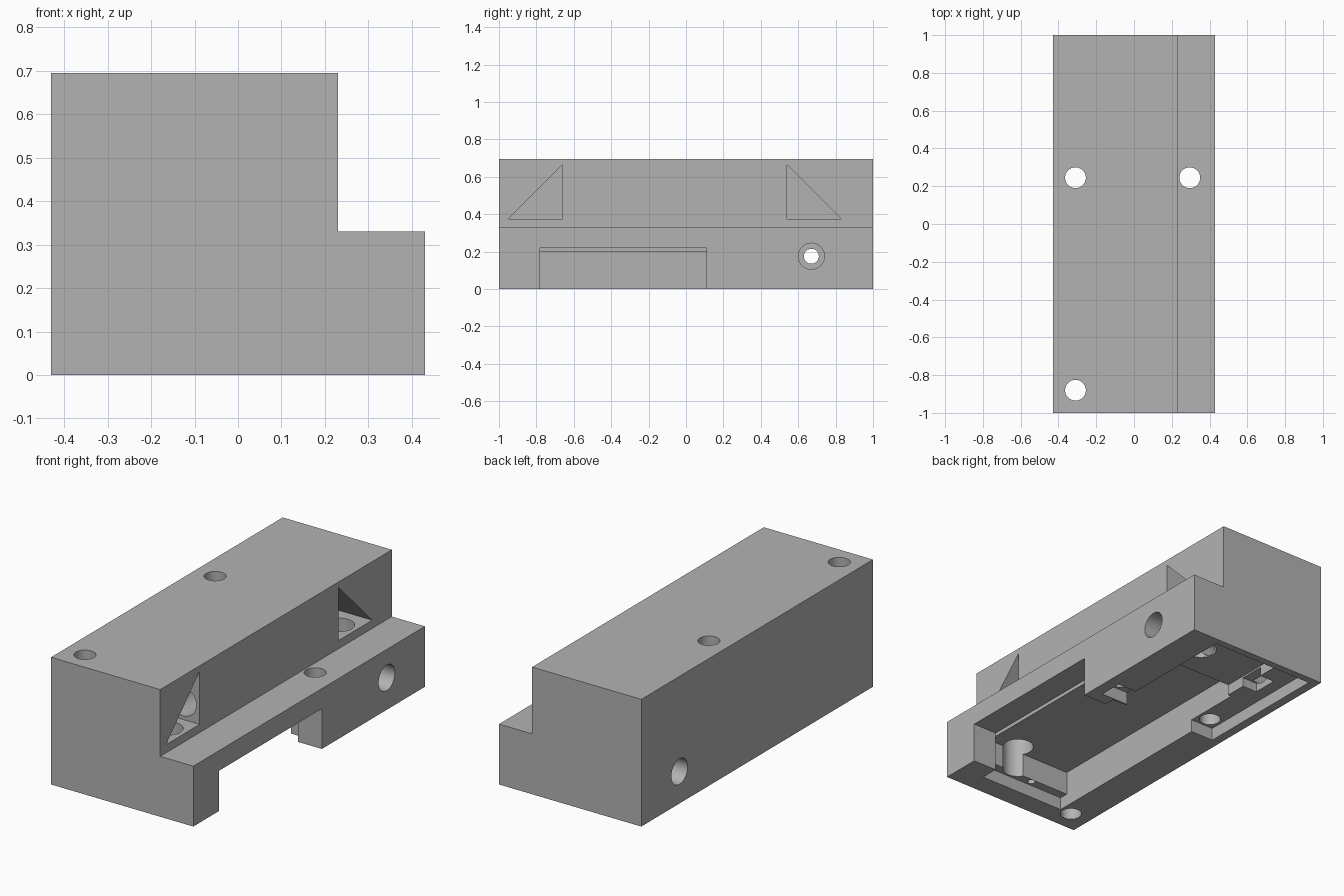
import bpy, bmesh, math
from mathutils import Vector

if "Cube" in bpy.data.objects:
    bpy.data.objects.remove(bpy.data.objects["Cube"])

grey = bpy.data.materials.new("plain grey")
grey.diffuse_color = (0.45, 0.45, 0.45, 1)
grey.use_nodes = True
grey.node_tree.nodes["Principled BSDF"].inputs["Base Color"].default_value = grey.diffuse_color


def prism(name, points, direction):
    """Extrude a flat polygon of 3D points along a direction."""
    bm = bmesh.new()
    face = bm.faces.new([bm.verts.new(p) for p in points])
    moved = bmesh.ops.extrude_face_region(bm, geom=[face])["geom"]
    bmesh.ops.translate(bm, vec=Vector(direction),
                        verts=[v for v in moved if isinstance(v, bmesh.types.BMVert)])
    bmesh.ops.recalc_face_normals(bm, faces=bm.faces)
    mesh = bpy.data.meshes.new(name)
    bm.to_mesh(mesh)
    bm.free()
    ob = bpy.data.objects.new(name, mesh)
    bpy.context.collection.objects.link(ob)
    mesh.materials.append(grey)
    return ob


# Stepped block
profile = [(-0.43, 0), (0.43, 0), (0.43, 0.33), (0.23, 0.33), (0.23, 0.695), (-0.43, 0.695)]
body = prism("housing", [(x, -1, z) for x, z in profile], (0, 2, 0))


def cut(cutter):
    mod = body.modifiers.new("cut", 'BOOLEAN')
    mod.operation = 'DIFFERENCE'
    mod.solver = 'EXACT'
    mod.object = cutter
    bpy.context.view_layer.objects.active = body
    bpy.ops.object.modifier_apply(modifier=mod.name)
    bpy.data.objects.remove(cutter)


def cut_box(x0, x1, y0, y1, z0, z1):
    cut(prism("box_cutter", [(x0, y0, z0), (x1, y0, z0), (x1, y1, z0), (x0, y1, z0)],
              (0, 0, z1 - z0)))


def cut_hole(axis, a, b, r, start, end):
    """Round hole along an axis; a and b are the other two coordinates in order."""
    pts = []
    for i in range(40):
        t = 2 * math.pi * i / 40
        p = [a + r * math.cos(t), b + r * math.sin(t)]
        p.insert(axis, start)
        pts.append(p)
    d = [0, 0, 0]
    d[axis] = end - start
    cut(prism("hole_cutter", pts, d))


# Underside cavity: deep chamber with a narrower part beside the screw boss
cavity = [(-0.24, -0.83), (0.285, -0.83), (0.285, 0.17), (0.2, 0.17), (0.2, 0.5), (-0.24, 0.5)]
cut(prism("chamber_cutter", [(x, y, -0.1) for x, y in cavity], (0, 0, 0.3)))
# Shallow lid recess, rear compartment and screw pocket
cut_box(-0.24, 0.285, -0.88, 0.1, -0.1, 0.07)
cut_box(-0.38, 0.25, 0.18, 0.96, -0.1, 0.07)
cut_box(-0.22, 0.24, 0.48, 0.9, -0.1, 0.13)
cut_box(0.15, 0.365, 0.18, 0.31, -0.1, 0.07)
cut_box(-0.31, -0.2, 0.62, 0.76, -0.1, 0.12)
# Side slot through the low wall
cut_box(0.285, 0.6, -0.78, 0.11, -0.1, 0.22)

# Triangular side pockets
for tri in ([(-0.95, 0.375), (-0.66, 0.375), (-0.66, 0.665)],
            [(0.83, 0.375), (0.54, 0.375), (0.54, 0.665)]):
    cut(prism("pocket_cutter", [(0.03, y, z) for y, z in tri], (0.4, 0, 0)))

# Shafts from the pockets into the cavity, and the tunnel between pockets
for y in (-0.79, 0.69):
    cut_hole(2, 0.125, y, 0.08, 0.05, 0.39)
cut_hole(1, 0.13, 0.475, 0.08, -0.67, 0.55)
cut_hole(2, -0.015, -0.85, 0.02, 0.05, 0.16)

# Vertical screw holes
for x, y in ((-0.31, 0.245), (0.295, 0.245), (-0.31, -0.88)):
    cut_hole(2, x, y, 0.055, -0.2, 0.9)

# Counterbored cross hole
cut_hole(0, 0.67, 0.175, 0.04, -0.6, 0.6)
cut_hole(0, 0.67, 0.175, 0.07, 0.28, 0.6)
cut_hole(0, 0.67, 0.175, 0.07, -0.6, -0.28)

# Smooth round walls, sharp edges elsewhere
body.select_set(True)
bpy.context.view_layer.objects.active = body
bpy.ops.object.shade_smooth_by_angle(angle=math.radians(30))
